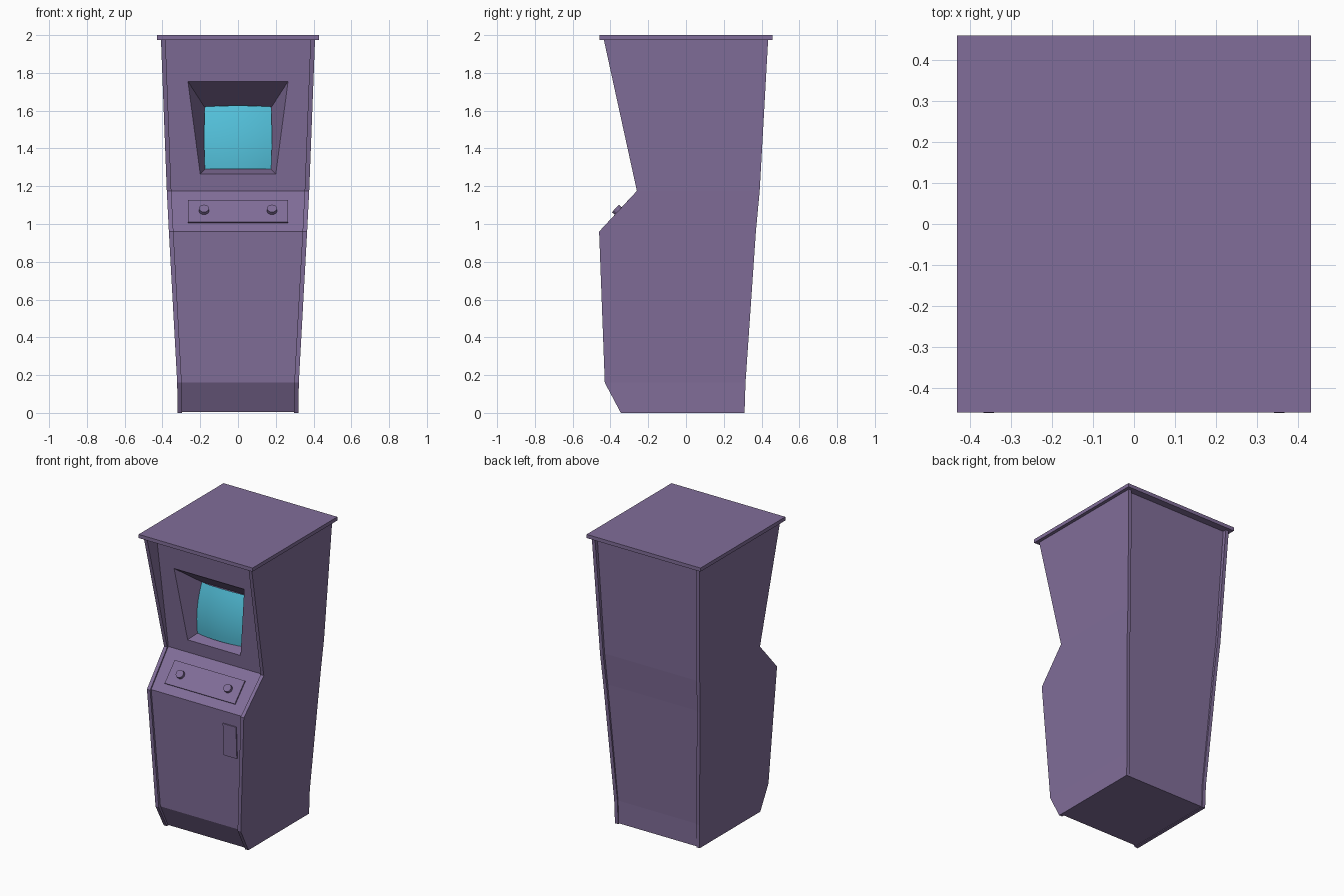
import bpy, bmesh, math
from mathutils import Vector

if "Cube" in bpy.data.objects:
    bpy.data.objects.remove(bpy.data.objects["Cube"])


def material(name, color):
    m = bpy.data.materials.new(name)
    m.diffuse_color = (*color, 1)
    m.use_nodes = True
    m.node_tree.nodes["Principled BSDF"].inputs["Base Color"].default_value = m.diffuse_color
    return m


PURPLE = material("cabinet_purple", (0.22, 0.155, 0.32))
CYAN = material("screen_cyan", (0.085, 0.52, 0.69))


def finish(name, bm, mat, recalc=True):
    if recalc:
        bmesh.ops.recalc_face_normals(bm, faces=bm.faces[:])
    me = bpy.data.meshes.new(name)
    bm.to_mesh(me)
    bm.free()
    ob = bpy.data.objects.new(name, me)
    bpy.context.collection.objects.link(ob)
    me.materials.append(mat)
    return ob


def loft(rows):
    """Stack of rectangles (z, y_front, y_back, x_left, x_right), capped."""
    bm = bmesh.new()
    rings = [[bm.verts.new(p) for p in ((a, f, z), (b, f, z), (b, k, z), (a, k, z))]
             for z, f, k, a, b in rows]
    fronts = []
    for lo, hi in zip(rings, rings[1:]):
        for i in range(4):
            j = (i + 1) % 4
            face = bm.faces.new((lo[i], lo[j], hi[j], hi[i]))
            if i == 0:
                fronts.append(face)
    bm.faces.new(rings[0])
    bm.faces.new(rings[-1])
    return bm, fronts


def box(name, loc, size, tilt=0):
    bm = bmesh.new()
    bmesh.ops.create_cube(bm, size=1)
    bmesh.ops.scale(bm, vec=size, verts=bm.verts)
    ob = finish(name, bm, PURPLE)
    ob.location, ob.rotation_euler.x = loc, tilt
    return ob


# Silhouette levels: z, front y, back y, half width, front inset, back inset
LEVELS = [(0.0, -0.345, 0.31, 0.32, 0.012, 0.006),
          (0.16, -0.43, 0.315, 0.322, 0.018, 0.008),
          (0.96, -0.46, 0.37, 0.366, 0.012, 0.014),
          (1.175, -0.26, 0.39, 0.377, -0.0 + 0.012, 0.016),
          (1.98, -0.436, 0.435, 0.408, 0.1, 0.025)]
THICK = 0.024

# Side panels
for side, s in (("left", -1), ("right", 1)):
    bm, _ = loft([(z, f, k, s * (w - THICK), s * w) for z, f, k, w, _, _ in LEVELS])
    finish(side + "_side_panel", bm, PURPLE)

# Inner body set back between the panels, with a recessed screen surround
bm, fronts = loft([(z + (0.004 if z == 0 else 0), f + df, k - dk, -w + 0.02, w - 0.02)
                   for z, f, k, w, df, dk in LEVELS])
upper = fronts[-1]
outer = list(upper.verts)
bm.faces.remove(upper)


def face_y(z):
    return -0.248 + (z - 1.175) * (-0.336 + 0.248) / 0.805


opening = [bm.verts.new((x, face_y(z), z)) for x, z in
           ((-0.2, 1.265), (0.2, 1.265), (0.265, 1.755), (-0.265, 1.755))]
inner = [bm.verts.new(p) for p in ((-0.175, -0.185, 1.29), (0.175, -0.185, 1.29),
                                   (0.178, -0.137, 1.62), (-0.178, -0.137, 1.62))]
for a, b in ((outer, opening), (opening, inner)):
    for i in range(4):
        j = (i + 1) % 4
        bm.faces.new((a[i], a[j], b[j], b[i]))
bm.faces.new(inner)
finish("cabinet_body", bm, PURPLE)

# Bulging screen
N = 10
normal = Vector((0, -0.33, 0.048)).normalized()
bm = bmesh.new()
grid = []
for j in range(N + 1):
    v = 2 * j / N - 1
    row = []
    for i in range(N + 1):
        u = 2 * i / N - 1
        p = Vector((0.175 * u * (1 + 0.025 * (1 - v * v)), -0.161 + 0.024 * v,
                    1.455 + 0.165 * v * (1 + 0.02 * (1 - u * u))))
        row.append(bm.verts.new(p + normal * (0.003 + 0.02 * (2 - u * u - v * v))))
    grid.append(row)
for j in range(N):
    for i in range(N):
        f = bm.faces.new((grid[j][i], grid[j][i + 1], grid[j + 1][i + 1], grid[j + 1][i]))
        f.smooth = True
finish("screen", bm, CYAN, recalc=False)

# Roof slab
box("roof_slab", (0, 0, 1.9875), (0.86, 0.916, 0.025))

# Control plate and knobs on the sloped deck
SLOPE = math.atan2(0.215, 0.2)
deck_normal = Vector((0, -math.sin(SLOPE), math.cos(SLOPE)))


def deck(x, z):
    return Vector((x, -0.448 + (z - 0.96) * 0.2 / 0.215, z))


box("control_plate", deck(0, 1.063), (0.53, 0.16, 0.018), SLOPE)
for side, s in (("left", -1), ("right", 1)):
    bm = bmesh.new()
    bmesh.ops.create_cone(bm, cap_ends=True, segments=12, radius1=0.027,
                          radius2=0.027, depth=0.03)
    knob = finish(side + "_knob", bm, PURPLE)
    knob.location = deck(s * 0.18, 1.063) + deck_normal * 0.014
    knob.rotation_euler.x = SLOPE

# Coin door on the lower front
box("coin_door", (0.25, -0.438, 0.765), (0.1, 0.016, 0.22), math.atan(0.045))
